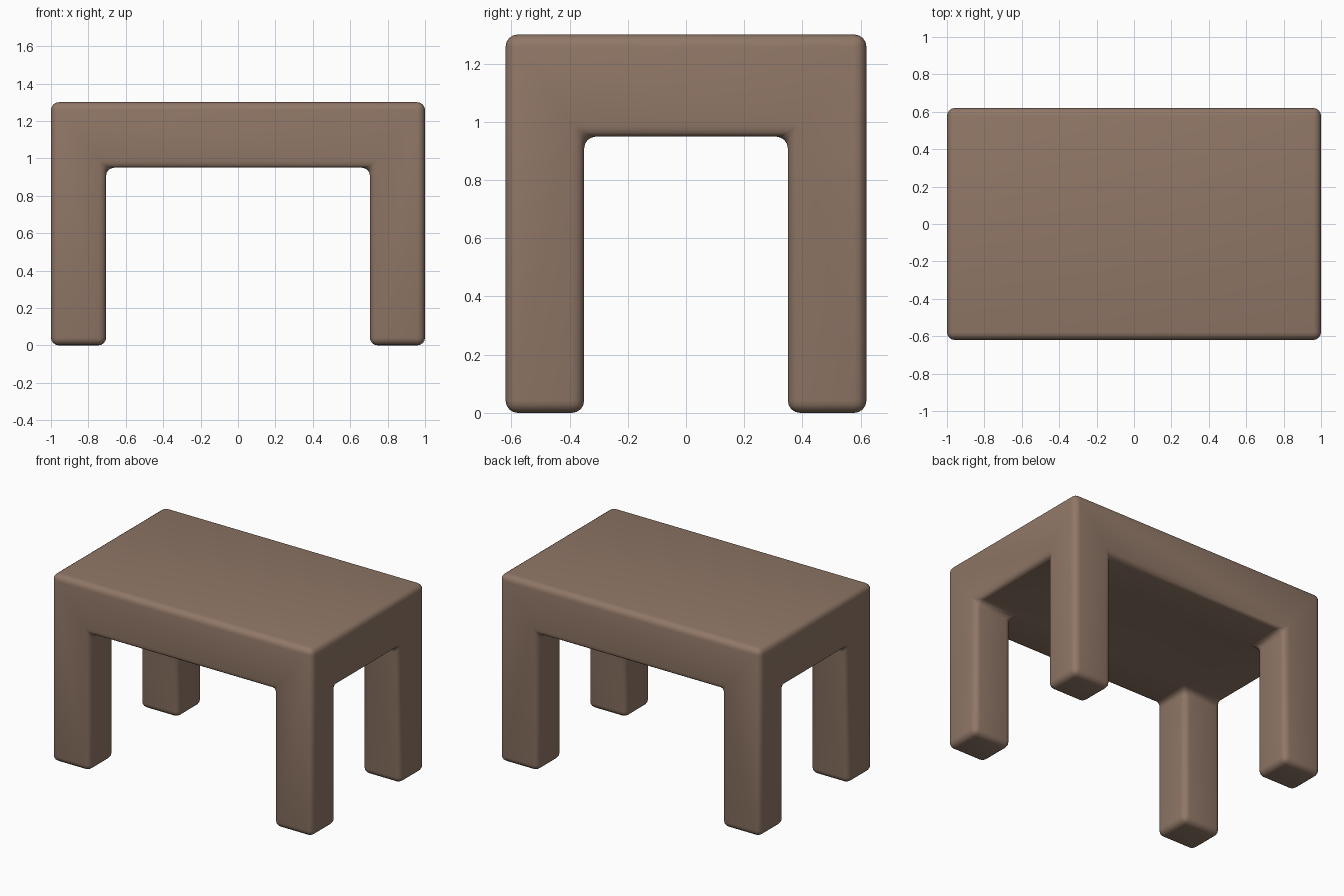
import bpy, bmesh, math

if "Cube" in bpy.data.objects:
    bpy.data.objects.remove(bpy.data.objects["Cube"])

X, XI = 1.0, 0.705     # outer and inner leg faces, along x
Y, YI = 0.62, 0.35     # outer and inner leg faces, along y
UNDER, TOP = 0.95, 1.30


def add_box(bm, x0, x1, y0, y1, z0, z1):
    verts = bmesh.ops.create_cube(bm, size=1)["verts"]
    for v in verts:
        v.co.x = x1 if v.co.x > 0 else x0
        v.co.y = y1 if v.co.y > 0 else y0
        v.co.z = z1 if v.co.z > 0 else z0


# One welded body: nine slab blocks and four corner legs
bm = bmesh.new()
xs, ys = (-X, -XI, XI, X), (-Y, -YI, YI, Y)
for i in range(3):
    for j in range(3):
        add_box(bm, xs[i], xs[i + 1], ys[j], ys[j + 1], UNDER, TOP)
        if i != 1 and j != 1:
            add_box(bm, xs[i], xs[i + 1], ys[j], ys[j + 1], 0, UNDER)

# Remove the doubled inner walls, then weld and merge flat areas
seen = {}
for f in bm.faces:
    seen.setdefault(tuple(round(c, 3) for c in f.calc_center_median()), []).append(f)
inner = [f for group in seen.values() if len(group) > 1 for f in group]
bmesh.ops.delete(bm, geom=inner, context='FACES')
bmesh.ops.remove_doubles(bm, verts=bm.verts[:], dist=0.0001)
loose = [e for e in bm.edges if not e.link_faces]
bmesh.ops.delete(bm, geom=loose, context='EDGES')
bmesh.ops.recalc_face_normals(bm, faces=bm.faces[:])
bmesh.ops.dissolve_limit(bm, angle_limit=0.01, verts=bm.verts[:], edges=bm.edges[:])
for f in bm.faces:
    f.smooth = True

mesh = bpy.data.meshes.new("table")
bm.to_mesh(mesh)
bm.free()
table = bpy.data.objects.new("table", mesh)
bpy.context.collection.objects.link(table)

# Soft rounded edges, inside corners too
bevel = table.modifiers.new("rounded_edges", 'BEVEL')
bevel.width = 0.042
bevel.segments = 4
bevel.limit_method = 'ANGLE'
bevel.angle_limit = math.radians(30)

# Brown wood colour
wood = bpy.data.materials.new("wood")
wood.diffuse_color = (0.28, 0.185, 0.135, 1)
wood.use_nodes = True
wood.node_tree.nodes["Principled BSDF"].inputs["Base Color"].default_value = wood.diffuse_color
mesh.materials.append(wood)
